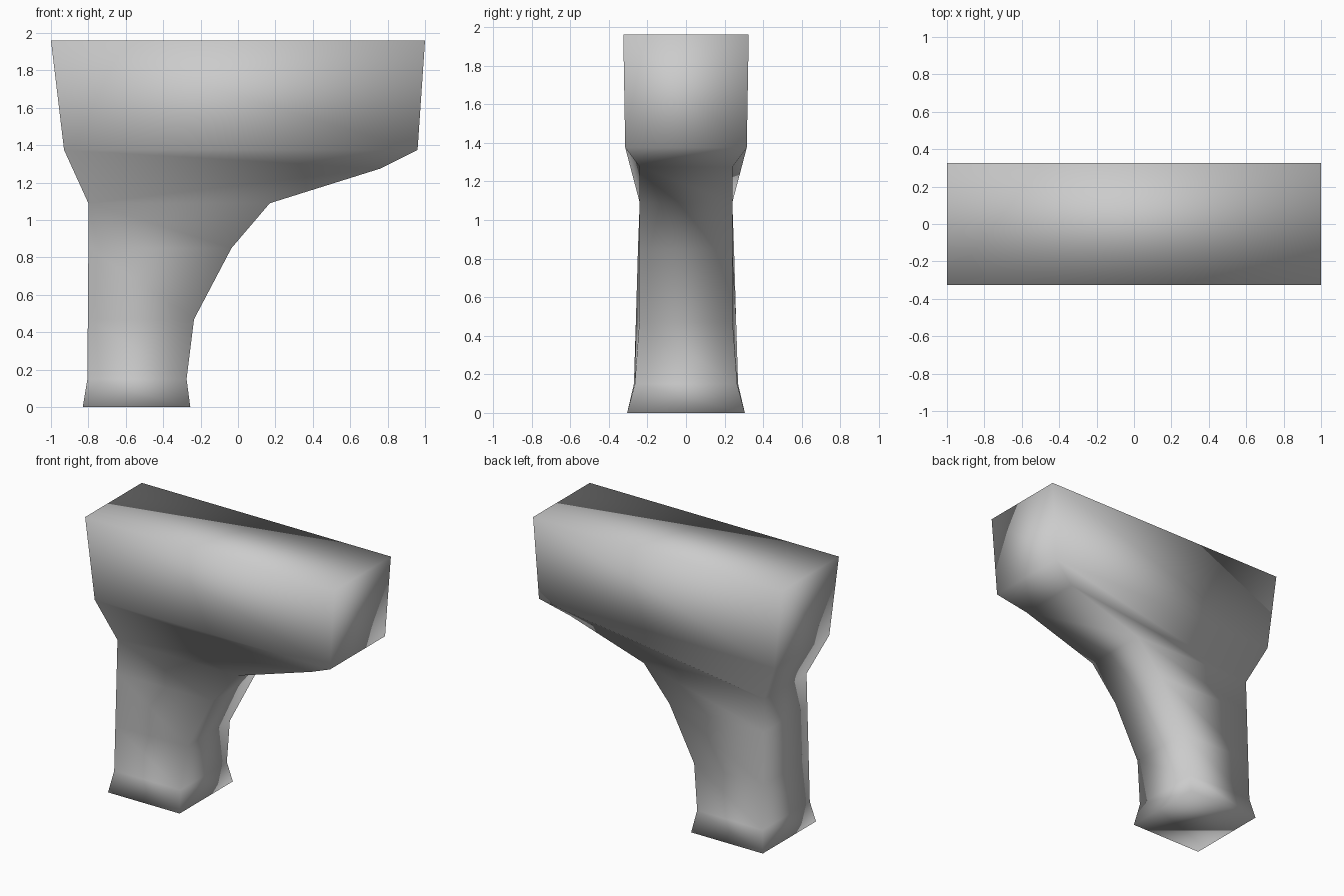
import bpy
import bmesh

cube = bpy.data.objects.get("Cube")
if cube:
    bpy.data.objects.remove(cube, do_unlink=True)

# One plain grey stone colour
GREY = (0.6, 0.6, 0.6, 1.0)
stone = bpy.data.materials.new("grey_stone")
stone.use_nodes = True
stone.diffuse_color = GREY
bsdf = stone.node_tree.nodes["Principled BSDF"]
bsdf.inputs["Base Color"].default_value = GREY

# Outline from top to foot, as pairs of ends: (x, half depth, z)
SECTIONS = [
    ((-1.0, 0.325, 1.96), (1.0, 0.325, 1.96)),      # beam top
    ((-0.93, 0.315, 1.375), (0.96, 0.315, 1.375)),  # beam lower edge
    ((-0.8, 0.24, 1.09), (0.76, 0.24, 1.275)),      # sloping neck
    ((-0.8, 0.24, 1.09), (0.17, 0.24, 1.09)),       # bracket curve
    ((-0.8, 0.249, 0.85), (-0.035, 0.24, 0.85)),
    ((-0.803, 0.26, 0.47), (-0.235, 0.242, 0.47)),
    ((-0.805, 0.27, 0.15), (-0.275, 0.265, 0.15)),  # ankle
    ((-0.83, 0.305, 0.0), (-0.255, 0.305, 0.0)),    # flared foot
]


def ring(bm, left, right):
    """Four corners, counter-clockwise when seen from above."""
    (xl, dl, zl), (xr, dr, zr) = left, right
    corners = [(xl, -dl, zl), (xr, -dr, zr), (xr, dr, zr), (xl, dl, zl)]
    return [bm.verts.new(c) for c in corners]


def loft(name, sections, material):
    bm = bmesh.new()
    rings = [ring(bm, *s) for s in sections]
    for upper, lower in zip(rings, rings[1:]):
        for i in range(4):
            j = (i + 1) % 4
            bm.faces.new((upper[i], lower[i], lower[j], upper[j]))
    bm.faces.new(rings[0])
    bm.faces.new(rings[-1][::-1])
    # The neck and bracket share their outer corners
    bmesh.ops.remove_doubles(bm, verts=bm.verts, dist=0.001)
    bmesh.ops.recalc_face_normals(bm, faces=bm.faces)
    for face in bm.faces:
        face.smooth = True
    mesh = bpy.data.meshes.new(name)
    bm.to_mesh(mesh)
    bm.free()
    mesh.materials.append(material)
    obj = bpy.data.objects.new(name, mesh)
    bpy.context.collection.objects.link(obj)
    return obj


loft("bracket_pillar", SECTIONS, stone)
